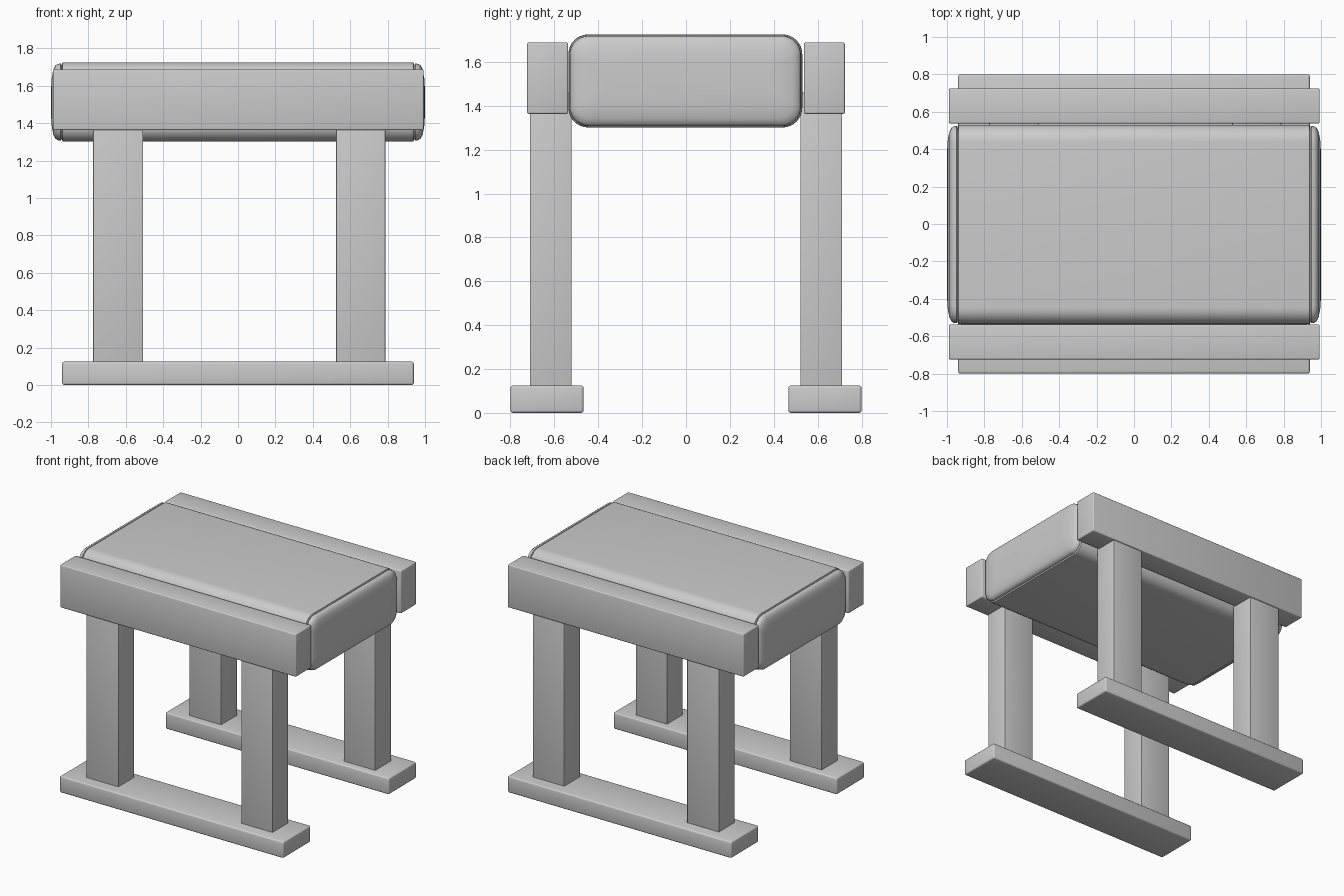
import bpy, bmesh, math

if "Cube" in bpy.data.objects:
    bpy.data.objects.remove(bpy.data.objects["Cube"])


def smooth(obj):
    bpy.ops.object.select_all(action='DESELECT')
    obj.select_set(True)
    bpy.context.view_layer.objects.active = obj
    bpy.ops.object.shade_smooth_by_angle(angle=math.radians(35))


def box(name, x, y, z, bevel):
    """Bevelled box from (min, max) ranges."""
    bpy.ops.mesh.primitive_cube_add(size=1)
    obj = bpy.context.object
    obj.name = name
    for v in obj.data.vertices:
        v.co = [r[0] if c < 0 else r[1] for c, r in zip(v.co, (x, y, z))]
    bm = bmesh.new()
    bm.from_mesh(obj.data)
    bmesh.ops.bevel(bm, geom=bm.edges[:], offset=bevel, segments=3,
                    profile=0.5, affect='EDGES')
    bm.to_mesh(obj.data)
    bm.free()
    smooth(obj)
    return obj


def rounded_ring(bm, x, hy, hz, r, cy, cz, seg=8):
    """Rounded rectangle of vertices in the plane at x."""
    ring = []
    for k, (sy, sz) in enumerate(((1, 1), (-1, 1), (-1, -1), (1, -1))):
        for i in range(seg + 1):
            a = math.pi / 2 * (k + i / seg)
            ring.append(bm.verts.new((x, cy + sy * (hy - r) + r * math.cos(a),
                                      cz + sz * (hz - r) + r * math.sin(a))))
    return ring


# Feet, legs and rails for both long sides
for side, s in (("front", -1), ("back", 1)):
    def span(a, b):
        return tuple(sorted((s * a, s * b)))
    box(side + "_foot", (-0.94, 0.94), span(0.467, 0.80), (0, 0.125), 0.012)
    box(side + "_rail", (-0.99, 0.993), span(0.537, 0.724), (1.363, 1.688), 0.008)
    for end, x in (("left", (-0.775, -0.507)), ("right", (0.525, 0.788))):
        box(side + "_" + end + "_leg", x, span(0.522, 0.712), (0.11, 1.46), 0.004)

# Cushion: rounded section along x, with a seam groove and domed end caps
end_rings = [(0.925, 0.0), (0.938, 0.002), (0.942, 0.014), (0.948, 0.006),
             (0.965, 0.008), (0.978, 0.018), (0.988, 0.04), (0.996, 0.085), (1.0, 0.15)]
stations = [(-x, i) for x, i in reversed(end_rings)] + end_rings
bm = bmesh.new()
rings = [rounded_ring(bm, x, 0.533 - i, 0.212 - i, max(0.09 - i * 0.5, 0.02), -0.003, 1.513)
         for x, i in stations]
for a, b in zip(rings, rings[1:]):
    n = len(a)
    for j in range(n):
        bm.faces.new((a[j], a[(j + 1) % n], b[(j + 1) % n], b[j]))
bm.faces.new(rings[0])
bm.faces.new(rings[-1])
bmesh.ops.recalc_face_normals(bm, faces=bm.faces[:])
mesh = bpy.data.meshes.new("seat_cushion")
bm.to_mesh(mesh)
bm.free()
cushion = bpy.data.objects.new("seat_cushion", mesh)
bpy.context.collection.objects.link(cushion)
smooth(cushion)
